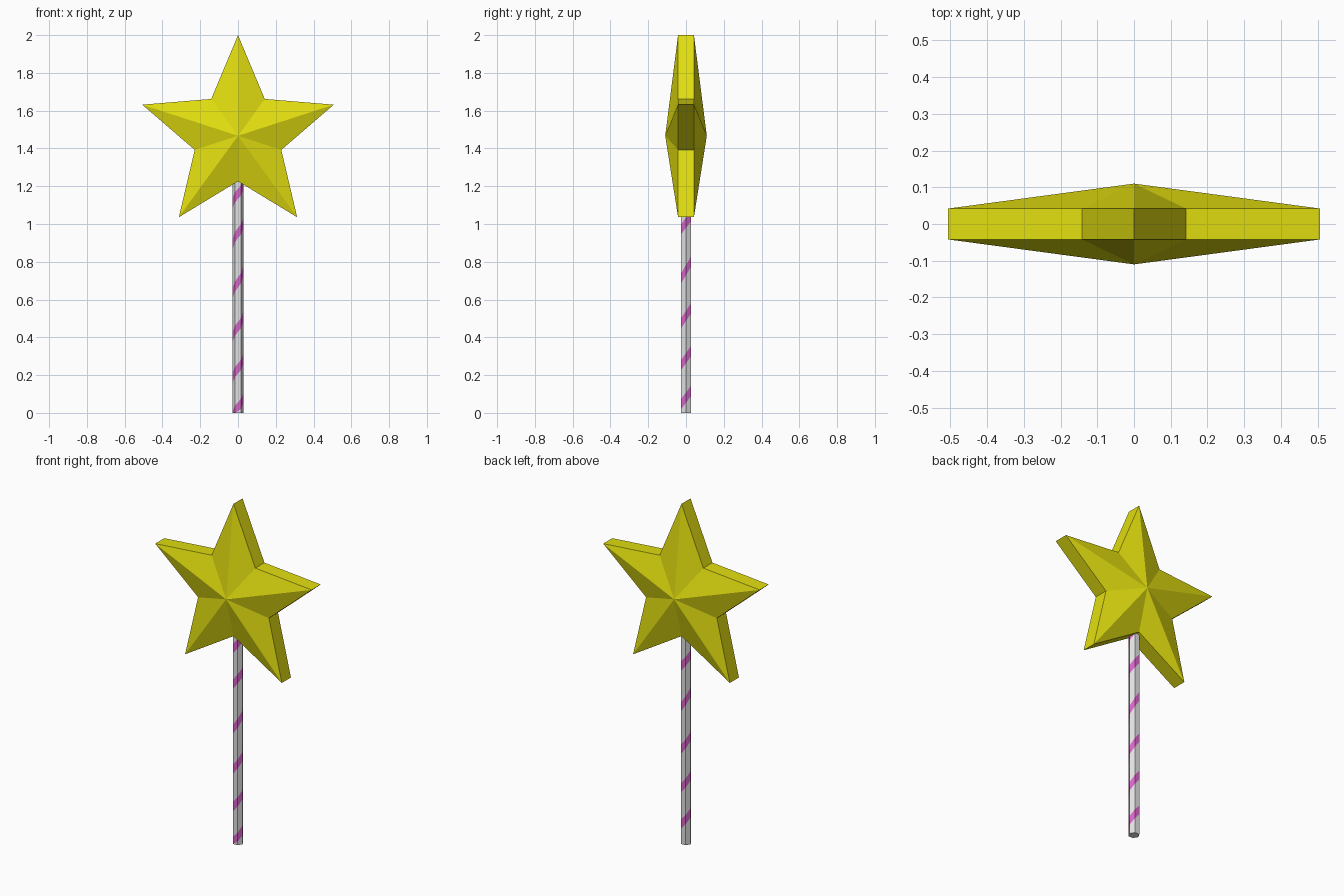
import bpy, bmesh, math

if "Cube" in bpy.data.objects:
    bpy.data.objects.remove(bpy.data.objects["Cube"])


def material(name, rgb):
    m = bpy.data.materials.new(name)
    m.diffuse_color = (*rgb, 1.0)
    m.use_nodes = True
    m.node_tree.nodes["Principled BSDF"].inputs["Base Color"].default_value = m.diffuse_color
    return m


def make_object(name, bm, mats):
    me = bpy.data.meshes.new(name)
    bm.to_mesh(me)
    bm.free()
    for m in mats:
        me.materials.append(m)
    ob = bpy.data.objects.new(name, me)
    bpy.context.collection.objects.link(ob)
    return ob


yellow = material("yellow", (0.76, 0.73, 0.005))
white = material("white", (0.76, 0.76, 0.76))
pink = material("pink", (0.70, 0.13, 0.60))

# Star: ten-point outline with a straight rim and a raised apex on both sides
CZ, R_OUT, R_IN, RIM, APEX = 1.467, 0.533, 0.241, 0.042, 0.11
bm = bmesh.new()
rings = []
for y in (-RIM, RIM):
    ring = []
    for i in range(10):
        r = R_IN if i % 2 else R_OUT
        a = math.pi / 2 + i * math.pi / 5
        ring.append(bm.verts.new((r * math.cos(a), y, CZ + r * math.sin(a))))
    rings.append(ring)
front = bm.verts.new((0, -APEX, CZ))
back = bm.verts.new((0, APEX, CZ))
for i in range(10):
    j = (i + 1) % 10
    f, b = rings
    bm.faces.new((f[i], f[j], b[j], b[i]))
    bm.faces.new((front, f[j], f[i]))
    bm.faces.new((back, b[i], b[j]))
bmesh.ops.recalc_face_normals(bm, faces=bm.faces)
make_object("star", bm, [yellow])

# Stick: hexagonal rod whose sides are cut into bands by a rising spiral stripe
R, TOP, HALF = 0.030, 1.30, 0.027
KNOTS = [0.03, 0.235, 0.455, 0.69, 0.955, 1.16]   # stripe height on each turn


def stripe_z(t):
    k = max(0, min(len(KNOTS) - 2, math.floor(t)))
    return KNOTS[k] + (t - k) * (KNOTS[k + 1] - KNOTS[k])


def clamp(z):
    return max(0.0, min(TOP, z))


def corner(t, z):
    a = -math.pi / 2 + t * math.tau
    return (R * math.cos(a), R * math.sin(a), z)


bm = bmesh.new()
for side in range(6):
    t0, t1 = (side - 0.5) / 6, (side + 0.5) / 6
    levels = [(0.0, 0.0)]
    for turn in range(-1, 7):
        for d in (-HALF, HALF):
            levels.append((clamp(stripe_z(turn + t0) + d),
                           clamp(stripe_z(turn + t1) + d)))
    levels.append((TOP, TOP))
    for n, (lo, hi) in enumerate(zip(levels, levels[1:])):
        pts = [corner(t0, lo[0]), corner(t1, lo[1])]
        if hi[1] - lo[1] > 1e-5:
            pts.append(corner(t1, hi[1]))
        if hi[0] - lo[0] > 1e-5:
            pts.append(corner(t0, hi[0]))
        if len(pts) > 2:
            bm.faces.new([bm.verts.new(p) for p in pts]).material_index = n % 2
# End caps
for z, step in ((0.0, -1), (TOP, 1)):
    bm.faces.new([bm.verts.new(corner((s - 0.5) / 6, z)) for s in range(6)[::step]])
bmesh.ops.remove_doubles(bm, verts=bm.verts, dist=1e-5)
make_object("stick", bm, [white, pink])
